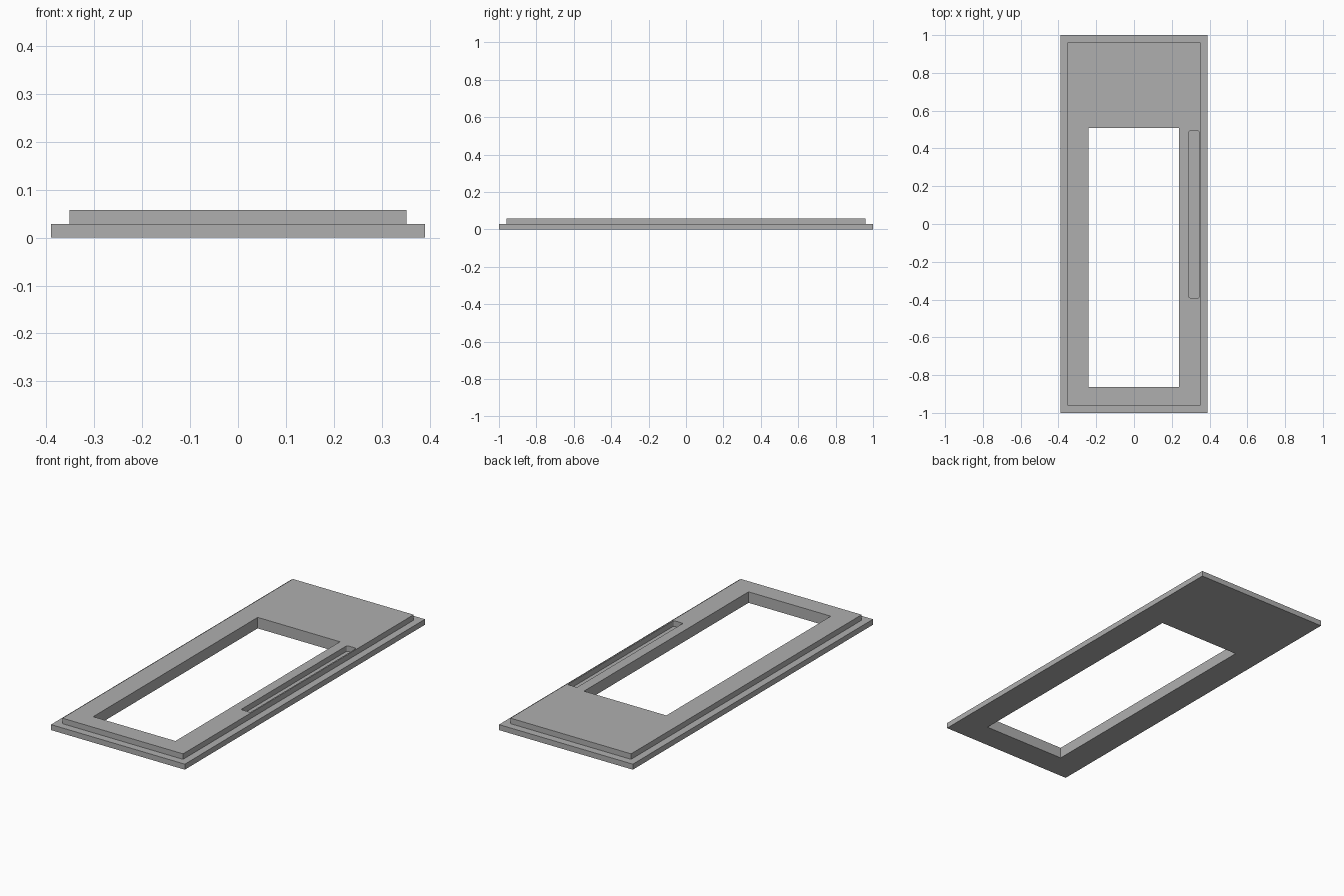
import bpy
import bmesh

cube = bpy.data.objects.get("Cube")
if cube:
    bpy.data.objects.remove(cube, do_unlink=True)

STEP, TOP = 0.029, 0.058

grey = bpy.data.materials.new("plain_grey")
grey.use_nodes = True
colour = (0.43, 0.43, 0.43, 1)
grey.diffuse_color = colour
grey.node_tree.nodes["Principled BSDF"].inputs["Base Color"].default_value = colour


def box(name, x, y, z, corner=0):
    """Box from (low, high) ranges, with optional rounded upright edges."""
    bm = bmesh.new()
    bmesh.ops.create_cube(bm, size=1)
    for v in bm.verts:
        v.co = [r[0] if c < 0 else r[1] for c, r in zip(v.co, (x, y, z))]
    if corner:
        upright = [e for e in bm.edges
                   if abs(e.verts[0].co.z - e.verts[1].co.z) > 0.001]
        bmesh.ops.bevel(bm, geom=upright, offset=corner, segments=4,
                        profile=0.5, affect='EDGES')
    mesh = bpy.data.meshes.new(name)
    bm.to_mesh(mesh)
    bm.free()
    mesh.materials.append(grey)
    ob = bpy.data.objects.new(name, mesh)
    bpy.context.collection.objects.link(ob)
    return ob


def combine(body, tool, operation):
    """Apply a boolean and discard the tool object."""
    tool.hide_render = True
    mod = body.modifiers.new(tool.name, 'BOOLEAN')
    mod.operation = operation
    mod.solver = 'EXACT'
    mod.object = tool
    bpy.context.view_layer.objects.active = body
    bpy.ops.object.modifier_apply(modifier=mod.name)
    bpy.data.objects.remove(tool, do_unlink=True)


# Wide base flange with the narrower raised plate on it
panel = box("stepped_frame_panel", (-0.39, 0.39), (-1, 1), (0, STEP))
raised = box("raised_plate", (-0.352, 0.352), (-0.96, 0.96), (0.01, TOP))
combine(panel, raised, 'UNION')

# Window opening right through
window = box("window_cutter", (-0.241, 0.239), (-0.862, 0.508), (-0.1, 0.2))
combine(panel, window, 'DIFFERENCE')

# Blind slot along the left side
slot = box("slot_cutter", (0.291, 0.345), (-0.391, 0.492), (STEP, 0.2), 0.007)
combine(panel, slot, 'DIFFERENCE')
